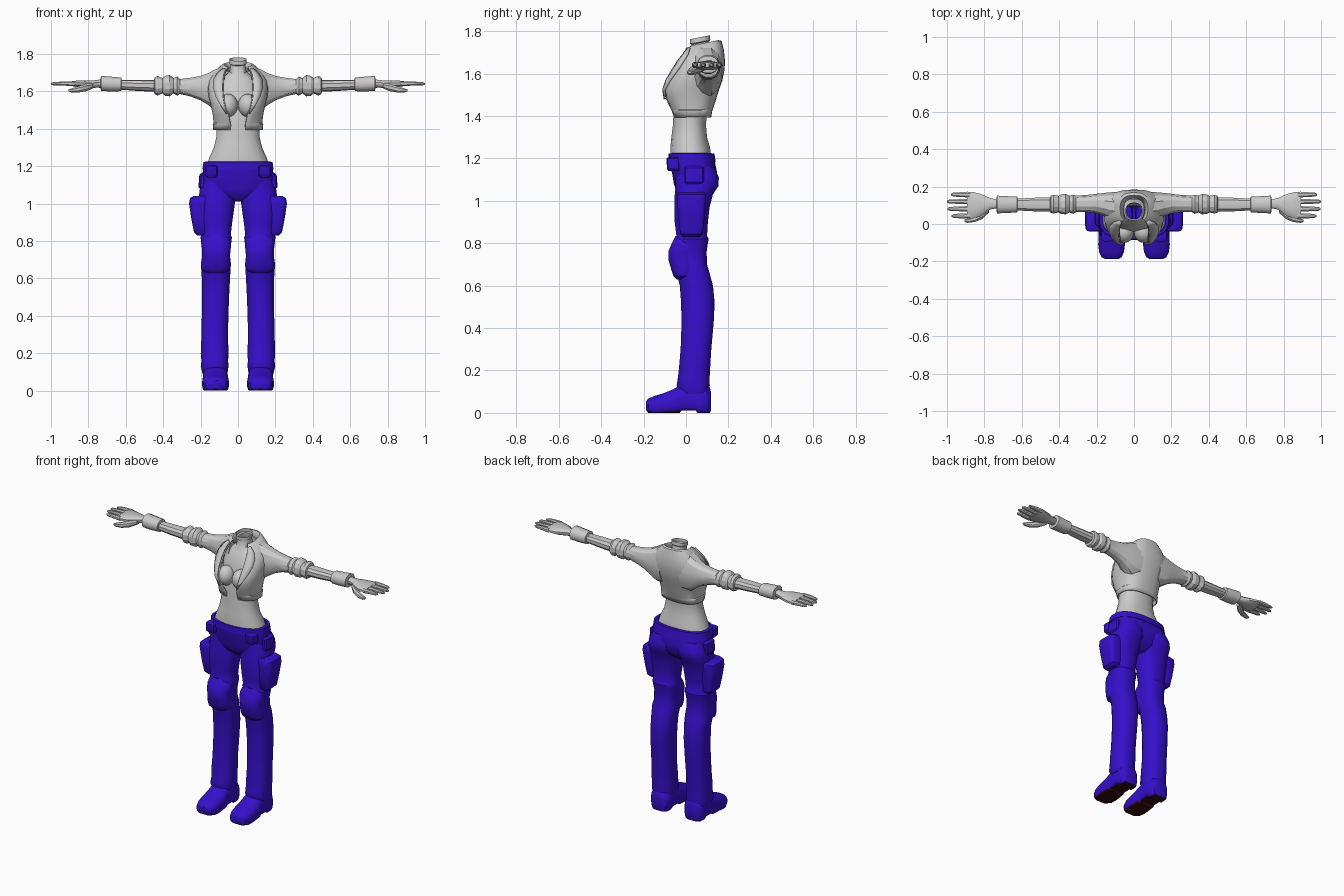
import bpy, bmesh, math
from mathutils import Vector


def material(name, rgb):
    m = bpy.data.materials.new(name)
    m.diffuse_color = (*rgb, 1)
    return m


GREY = material("light grey", (0.6, 0.6, 0.6))
BLUE = material("deep blue", (0.036, 0.005, 0.6))
SOLE = material("dark brown", (0.03, 0.004, 0.003))


def point(axis, sec, ang, p, grow=0.0):
    """Point on a rounded section: (t, u0, u1, v0, v1, tilt)."""
    t, u0, u1, v0, v1 = sec[:5]
    tilt = sec[5] if len(sec) > 5 else 0
    c, s = math.cos(ang), math.sin(ang)
    u = (u0 + u1) / 2 + ((u1 - u0) / 2 + grow) * math.copysign(abs(c) ** (2 / p), c)
    dv = ((v1 - v0) / 2 + grow) * math.copysign(abs(s) ** (2 / p), s)
    v, t = (v0 + v1) / 2 + dv, t + tilt * dv
    return {"X": (t, u, v), "Y": (u, t, v), "Z": (u, v, t)}[axis]


def finish(name, bm, mat, mirror=False, thick=0, angle=35):
    bmesh.ops.recalc_face_normals(bm, faces=bm.faces)
    me = bpy.data.meshes.new(name)
    bm.to_mesh(me)
    bm.free()
    me.materials.append(mat)
    ob = bpy.data.objects.new(name, me)
    bpy.context.collection.objects.link(ob)
    bpy.ops.object.select_all(action="DESELECT")
    ob.select_set(True)
    bpy.context.view_layer.objects.active = ob
    bpy.ops.object.shade_smooth_by_angle(angle=math.radians(angle))
    if thick:
        mod = ob.modifiers.new("thickness", "SOLIDIFY")
        mod.thickness, mod.offset = thick, 0
    if mirror:
        ob.modifiers.new("mirror", "MIRROR")
    return ob


def skin_rows(rows, closed, caps):
    bm = bmesh.new()
    rings = [[bm.verts.new(q) for q in r] for r in rows]
    n = len(rows[0])
    for a, b in zip(rings, rings[1:]):
        for i in range(n if closed else n - 1):
            j = (i + 1) % n
            bm.faces.new((a[i], a[j], b[j], b[i]))
    if "s" in caps:
        bm.faces.new(rings[0])
    if "e" in caps:
        bm.faces.new(rings[-1])
    return bm


def loft(name, axis, secs, mat, n=16, p=2.3, caps="se", mirror=True, angle=35):
    rows = [[point(axis, s, 2 * math.pi * (i + .5) / n, p) for i in range(n)] for s in secs]
    return finish(name, skin_rows(rows, True, caps), mat, mirror, 0, angle)


def wide(rows):
    """Centred sections from (z, half width, y0, y1, tilt)."""
    return [(r[0], -r[1], r[1], *r[2:]) for r in rows]


# Bare waist, chest and open neck
loft("torso", "Z", wide([
    (1.20, .170, -.075, .12), (1.25, .153, -.075, .115), (1.30, .130, -.07, .10),
    (1.36, .116, -.062, .095), (1.42, .116, -.06, .10), (1.50, .12, -.05, .12),
    (1.60, .125, -.03, .15), (1.67, .09, 0, .14), (1.705, .045, .02, .115, .2),
    (1.745, .040, .025, .11, .2), (1.75, .047, .018, .115, .2), (1.772, .047, .018, .113, .2)]),
    GREY, 20, caps="", mirror=False)

# Breasts
bm = bmesh.new()
bmesh.ops.create_uvsphere(bm, u_segments=16, v_segments=10, radius=1)
for v in bm.verts:
    v.co = Vector((.052, -.045, 1.525)) + v.co * Vector((.052, .056, .062))
finish("breast", bm, GREY, True)

# Open cropped jacket: last value is the half angle of the front opening
P = 2.6
jacket = [((z, -w, w, y0, y1, t), math.radians(g)) for z, w, y0, y1, t, g in [
    (1.395, .130, -.055, .115, 0, 12), (1.425, .132, -.065, .12, 0, 12),
    (1.43, .127, -.068, .122, 0, 13), (1.48, .132, -.094, .138, 0, 17),
    (1.525, .142, -.105, .152, 0, 22), (1.57, .153, -.09, .168, 0, 23),
    (1.62, .158, -.06, .178, 0, 23), (1.66, .150, -.035, .18, 0, 24),
    (1.70, .125, -.012, .175, .1, 28), (1.735, .085, .0, .165, .2, 38),
    (1.74, .075, .008, .155, .2, 42), (1.715, .058, .015, .135, .2, 46)]]
rows = [[point("Z", s, -math.pi / 2 + g + (2 * math.pi - 2 * g) * i / 24, P)
         for i in range(25)] for s, g in jacket]
finish("jacket", skin_rows(rows, False, ""), GREY, False, .008, 25)

# Lapels folded along the opening
flap = [0, 0, 0, .04, .16, .30, .42, .45, .40, .25]
rows = [[point("Z", s, -math.pi / 2 + g + f * k / 2, P, .011) for k in range(3)]
        for (s, g), f in list(zip(jacket, flap))[3:]]
finish("lapel", skin_rows(rows, False, ""), GREY, True, .009, 25)

# Sleeves with gathered elbows, (x, y0, y1, z0, z1)
loft("sleeve", "X", [
    (.07, .0, .175, 1.49, 1.735), (.12, .02, .172, 1.495, 1.722), (.16, .04, .168, 1.525, 1.70),
    (.20, .055, .163, 1.55, 1.685), (.25, .062, .157, 1.57, 1.675), (.31, .062, .153, 1.585, 1.667),
    (.325, .053, .158, 1.575, 1.682), (.345, .06, .153, 1.588, 1.672), (.365, .05, .162, 1.572, 1.69),
    (.39, .052, .16, 1.574, 1.684), (.403, .06, .152, 1.588, 1.672), (.43, .055, .157, 1.576, 1.685),
    (.445, .058, .153, 1.584, 1.675), (.45, .068, .142, 1.602, 1.66)], GREY, 12, angle=25)
loft("forearm", "X", [
    (.44, .066, .144, 1.598, 1.662), (.53, .066, .142, 1.602, 1.662), (.64, .072, .136, 1.61, 1.662),
    (.75, .082, .132, 1.62, 1.662)], GREY, 10)
loft("cuff", "X", [
    (.622, .075, .135, 1.61, 1.665), (.625, .06, .148, 1.60, 1.675), (.68, .058, .15, 1.598, 1.68),
    (.732, .055, .153, 1.602, 1.684), (.735, .07, .14, 1.615, 1.67)], GREY, 12)

# Hands
loft("palm", "X", [
    (.735, .084, .132, 1.622, 1.664), (.77, .076, .14, 1.618, 1.66), (.82, .04, .163, 1.616, 1.66),
    (.86, .028, .173, 1.622, 1.658), (.893, .026, .175, 1.63, 1.654)], GREY, 12)
for k, (y, tip) in enumerate([(.157, .978), (.120, 1.0), (.081, .998), (.043, .975)]):
    loft("finger_%d" % (k + 1), "X", [
        (.875, y - .016, y + .016, 1.626, 1.655), (.93, y - .014, y + .014, 1.63, 1.654),
        (tip - .012, y - .011, y + .011, 1.632, 1.65), (tip, y - .005, y + .005, 1.636, 1.645)],
        GREY, 8)
loft("thumb", "X", [
    (.775, .06, .10, 1.615, 1.645), (.81, .026, .075, 1.60, 1.642), (.85, .01, .045, 1.593, 1.63),
    (.89, .005, .03, 1.594, 1.617), (.905, .01, .024, 1.60, 1.612)], GREY, 8)

# Trousers: hips, waistband and belt pockets
loft("hips", "Z", wide([
    (1.01, .05, -.01, .08), (1.04, .12, -.045, .12), (1.08, .185, -.058, .14),
    (1.13, .195, -.066, .148), (1.18, .188, -.08, .138), (1.222, .182, -.08, .13)]),
    BLUE, 24, 2.6, "s", False)
loft("waistband", "Z", wide([
    (1.18, .17, -.07, .125), (1.182, .191, -.085, .141), (1.223, .186, -.083, .135),
    (1.225, .168, -.07, .12)]), BLUE, 24, 2.6, "", False)
loft("belt_pouch", "Z", [
    (1.14, .12, .165, -.083, -.03), (1.15, .11, .175, -.09, -.03), (1.20, .11, .175, -.093, -.03),
    (1.205, .12, .165, -.085, -.03)], BLUE, 12, 4)
loft("hip_pocket", "Z", [
    (1.08, .17, .205, .0, .07), (1.09, .165, .212, -.01, .085), (1.155, .16, .207, -.01, .085),
    (1.165, .16, .195, .0, .07)], BLUE, 12, 4)

# Trouser legs, (z, x0, x1, y0, y1)
loft("leg", "Z", [
    (.09, .056, .19, -.03, .11), (.13, .05, .20, -.045, .113), (.16, .052, .196, -.04, .112),
    (.20, .05, .20, -.035, .114), (.30, .053, .196, -.026, .12), (.42, .05, .194, -.022, .131),
    (.52, .046, .194, -.024, .136), (.60, .042, .194, -.03, .128), (.66, .038, .198, -.045, .112),
    (.70, .042, .19, -.045, .10), (.76, .04, .192, -.05, .098), (.80, .034, .198, -.05, .104),
    (.82, .032, .202, -.052, .108), (.835, .038, .194, -.046, .10), (.90, .03, .202, -.054, .104),
    (.97, .02, .208, -.056, .112), (1.03, .012, .21, -.054, .128), (1.07, .006, .207, -.05, .154),
    (1.11, .004, .198, -.05, .156), (1.16, .01, .18, -.05, .135)], BLUE, 20, 2.4)
loft("knee_pad", "Z", [
    (.63, .07, .17, -.045, .03), (.645, .045, .194, -.06, .04), (.67, .036, .20, -.068, .055),
    (.72, .042, .192, -.083, .05), (.76, .038, .194, -.084, .05), (.79, .036, .198, -.072, .055),
    (.815, .045, .19, -.06, .04), (.835, .08, .16, -.05, .03)], BLUE, 20, 2.4)
loft("thigh_pouch", "Z", [
    (.83, .16, .218, -.015, .065), (.845, .16, .235, -.028, .08), (.92, .16, .25, -.036, .088),
    (1.0, .16, .262, -.042, .094), (1.03, .16, .257, -.042, .094), (1.042, .16, .235, -.034, .084)],
    BLUE, 16, 4.5)

# Boots with flat dark soles
boot = loft("boot", "Y", [
    (-.188, .085, .155, .012, .055), (-.178, .066, .174, -.005, .068), (-.15, .053, .187, -.02, .08),
    (-.11, .048, .192, -.02, .092), (-.06, .05, .19, -.02, .112), (-.03, .053, .188, -.02, .13),
    (-.02, .054, .187, -.005, .132), (.045, .054, .187, -.005, .14), (.055, .054, .187, -.02, .14),
    (.095, .056, .185, -.02, .135), (.112, .068, .172, -.01, .12), (.118, .085, .155, .01, .10)],
    BLUE, 20, 2.7)
for v in boot.data.vertices:
    arch = .012 if -.025 < v.co.y < .05 else 0
    v.co.z = max(v.co.z, arch)
boot.data.materials.append(SOLE)
for f in boot.data.polygons:
    if f.normal.z < -.6 and f.center.z < .03:
        f.material_index = 1
